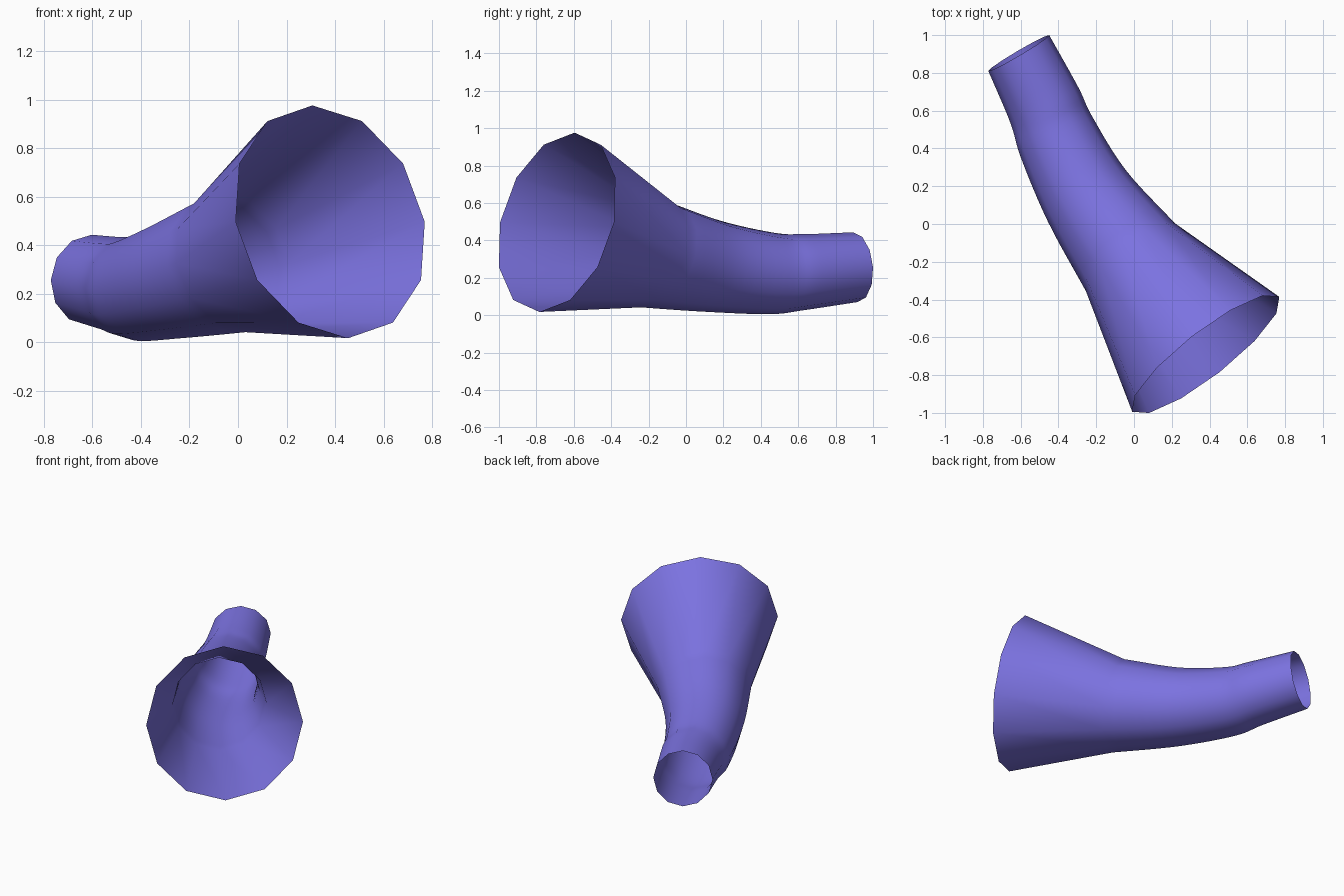
import bpy, bmesh
from math import sin, cos, pi, radians

if "Cube" in bpy.data.objects:
    bpy.data.objects.remove(bpy.data.objects["Cube"])

SIDES = 12
STEPS = 6

# Control rings: centre x, y, z, radius, yaw, backward tilt (degrees)
MOUTH = (0.38, -0.69, 0.497, 0.494, 38, 14)
RINGS = [
    (-0.02, -0.175, 0.327, 0.296, 37.5, 16),
    (-0.25, 0.15, 0.262, 0.247, 33, 9),
    (-0.41, 0.46, 0.224, 0.218, 30, 2),
    (-0.475, 0.63, 0.231, 0.203, 28, -2),
    (-0.61, 0.905, 0.257, 0.187, 30.5, -4),
]


def catmull(p0, p1, p2, p3, t):
    return [0.5 * (2 * b + (c - a) * t + (2 * a - 5 * b + 4 * c - d) * t * t
                   + (3 * b - a - 3 * c + d) * t ** 3)
            for a, b, c, d in zip(p0, p1, p2, p3)]


def add_ring(bm, ring):
    x, y, z, r, yaw, tilt = ring
    a, k = radians(yaw), radians(tilt)
    verts = []
    for i in range(SIDES):
        th = 2 * pi * i / SIDES
        u, v = r * sin(th), r * cos(th)
        verts.append(bm.verts.new((x + u * cos(a) - v * sin(k) * sin(a),
                                   y + u * sin(a) + v * sin(k) * cos(a),
                                   z + v * cos(k))))
    return verts


# Straight flared mouth followed by a smoothly bent pipe
path = [MOUTH]
ext = [[2 * a - b for a, b in zip(RINGS[0], RINGS[1])]] + RINGS
ext.append([2 * a - b for a, b in zip(RINGS[-1], RINGS[-2])])
for i in range(1, len(ext) - 2):
    for s in range(STEPS):
        path.append(catmull(*ext[i - 1:i + 3], s / STEPS))
path.append(RINGS[-1])

bm = bmesh.new()
loops = [add_ring(bm, ring) for ring in path]
for lo, hi in zip(loops, loops[1:]):
    for i in range(SIDES):
        j = (i + 1) % SIDES
        bm.faces.new((lo[i], lo[j], hi[j], hi[i])).smooth = True
bmesh.ops.recalc_face_normals(bm, faces=bm.faces)

mesh = bpy.data.meshes.new("flared_pipe")
bm.to_mesh(mesh)
bm.free()
pipe = bpy.data.objects.new("flared_pipe", mesh)
bpy.context.collection.objects.link(pipe)

# Violet surface
mat = bpy.data.materials.new("violet")
mat.diffuse_color = (0.2, 0.17, 0.75, 1)
mat.use_nodes = True
mat.node_tree.nodes["Principled BSDF"].inputs["Base Color"].default_value = mat.diffuse_color
mesh.materials.append(mat)
